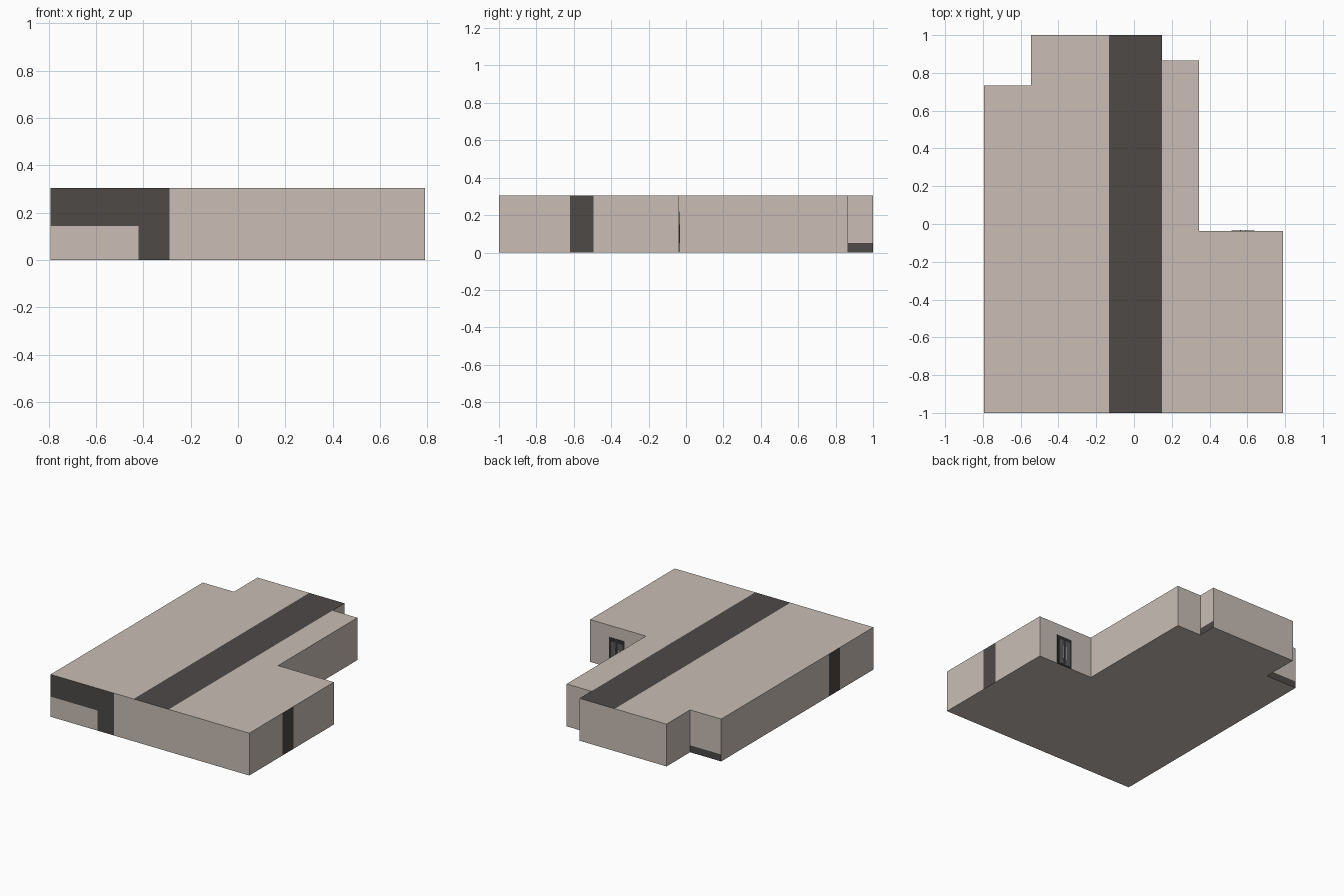
import bpy, bmesh

if "Cube" in bpy.data.objects:
    bpy.data.objects.remove(bpy.data.objects["Cube"])


def material(name, rgb):
    m = bpy.data.materials.new(name)
    m.diffuse_color = (*rgb, 1)
    m.use_nodes = True
    m.node_tree.nodes["Principled BSDF"].inputs["Base Color"].default_value = m.diffuse_color
    return m


BEIGE = material("warm beige", (0.585, 0.515, 0.46))
DARK = material("charcoal", (0.075, 0.067, 0.064))
BLACK = material("door black", (0.03, 0.03, 0.03))
GREY = material("door glass grey", (0.10, 0.10, 0.10))
SILVER = material("handle silver", (0.65, 0.65, 0.65))

H = 0.305
XS = [-0.793, -0.545, -0.42, -0.29, -0.132, 0.148, 0.345, 0.79]
YS = [-1, -0.62, -0.495, -0.037, 0.732, 0.866, 1]


def inside(x, y):
    """Stepped footprint of the building."""
    if x < -0.545:
        return y < 0.732
    if x < 0.148:
        return True
    if x < 0.345:
        return y < 0.866
    return y < -0.037


def is_dark(c, n):
    """Painted bands, chosen by wall direction and position."""
    if n.z > 0.5:                                   # roof stripe
        return -0.132 < c.x < 0.148
    if n.y < -0.5:                                  # L-shaped front band
        return c.x < -0.29 and (c.z > 0.145 or c.x > -0.42)
    if abs(n.x) > 0.5 and abs(c.x) > 0.7:           # vertical side bands
        return -0.62 < c.y < -0.495
    if n.x > 0.5 and c.y > 0.866:                   # low trim, right notch
        return c.z < 0.05
    if n.y > 0.5 and c.x < -0.545:                  # low trim, left notch
        return c.z < 0.05
    return False


# building block: footprint cells, raised to the roof and cut at band heights
bm = bmesh.new()
for x0, x1 in zip(XS, XS[1:]):
    for y0, y1 in zip(YS, YS[1:]):
        if inside((x0 + x1) / 2, (y0 + y1) / 2):
            bm.faces.new([bm.verts.new((x, y, 0)) for x, y in
                          ((x0, y0), (x1, y0), (x1, y1), (x0, y1))])
bmesh.ops.remove_doubles(bm, verts=bm.verts[:], dist=1e-4)
ext = bmesh.ops.extrude_face_region(bm, geom=bm.faces[:], use_keep_orig=True)
for v in ext["geom"]:
    if isinstance(v, bmesh.types.BMVert):
        v.co.z = H
for z in (0.05, 0.145):
    bmesh.ops.bisect_plane(bm, geom=bm.verts[:] + bm.edges[:] + bm.faces[:],
                           plane_co=(0, 0, z), plane_no=(0, 0, 1))
bmesh.ops.recalc_face_normals(bm, faces=bm.faces[:])
bm.normal_update()
for f in bm.faces:
    f.material_index = int(is_dark(f.calc_center_median(), f.normal))
me = bpy.data.meshes.new("building")
bm.to_mesh(me)
bm.free()
me.materials.append(BEIGE)
me.materials.append(DARK)
bpy.context.collection.objects.link(bpy.data.objects.new("building", me))


def box(name, x0, x1, y0, y1, z0, z1, mat):
    bpy.ops.mesh.primitive_cube_add(
        size=1, location=((x0 + x1) / 2, (y0 + y1) / 2, (z0 + z1) / 2))
    o = bpy.context.object
    o.name = name
    o.scale = (x1 - x0, y1 - y0, z1 - z0)
    o.data.materials.append(mat)


# double door in the rear corner: frame, two panels, two pull handles
W = -0.037
box("door_frame", 0.515, 0.638, W - 0.002, W + 0.002, 0.0, 0.22, BLACK)
for side in (-1, 1):
    cx = 0.5765 + side * 0.027
    box("door_panel", cx - 0.019, cx + 0.019, W, W + 0.003, 0.012, 0.195, GREY)
    hx = 0.5765 + side * 0.013
    box("door_handle", hx - 0.002, hx + 0.002, W, W + 0.006, 0.05, 0.15, SILVER)
